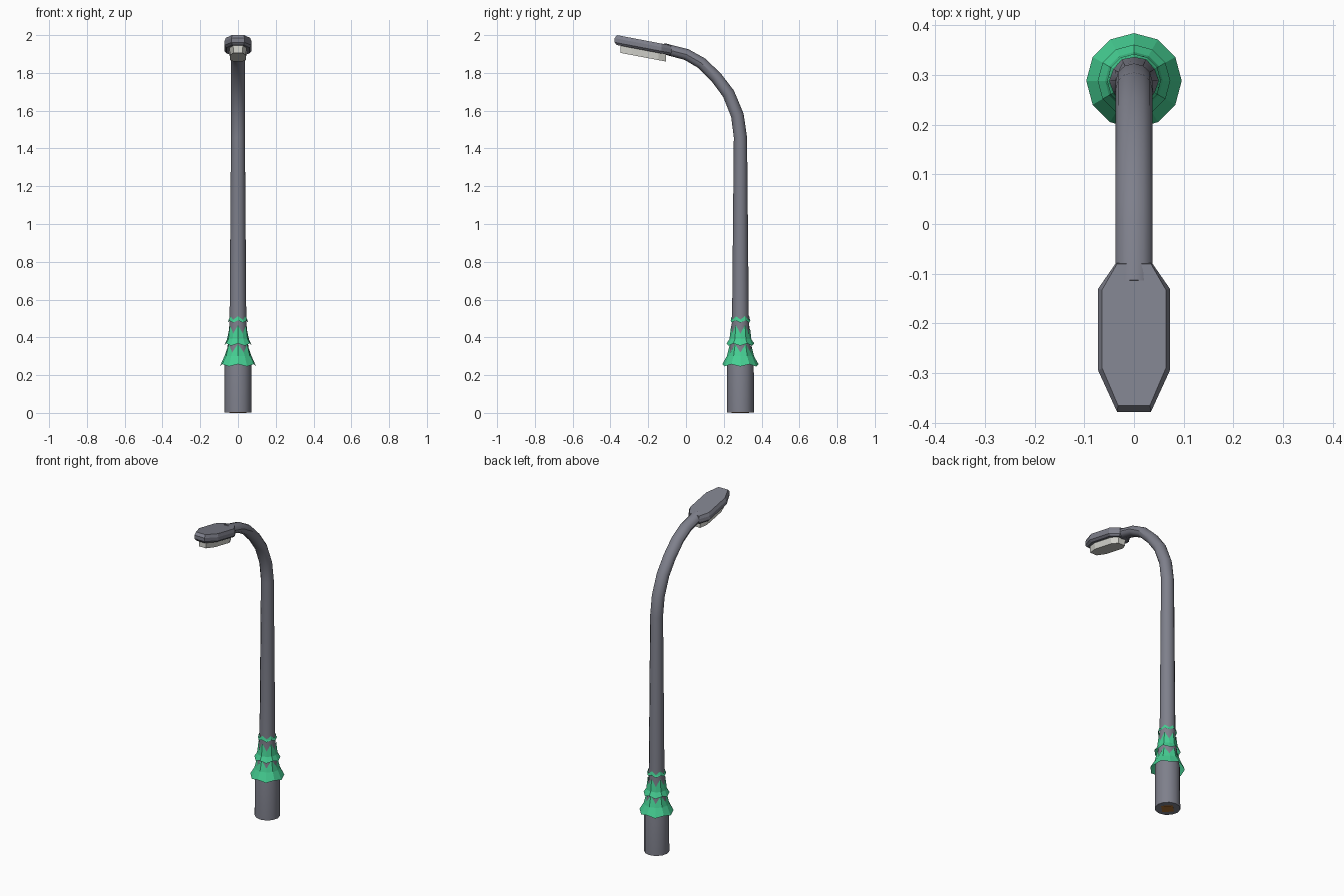
import bpy
import bmesh
from math import sin, cos, pi, atan2
from mathutils import Vector

old = bpy.data.objects.get("Cube")
if old:
    bpy.data.objects.remove(old, do_unlink=True)

POLE_Y = 0.288
SIDES = 12


def material(name, rgb, rough=0.7):
    m = bpy.data.materials.new(name)
    m.use_nodes = True
    m.diffuse_color = (*rgb, 1)
    bsdf = m.node_tree.nodes["Principled BSDF"]
    bsdf.inputs["Base Color"].default_value = (*rgb, 1)
    bsdf.inputs["Roughness"].default_value = rough
    return m


metal = material("grey_metal", (0.21, 0.215, 0.26))
green = material("leaf_green", (0.06, 0.62, 0.29))
glass = material("pale_lamp_glass", (0.68, 0.68, 0.63))
brown = material("trunk_brown", (0.42, 0.16, 0.03))


def loft(name, rings, mat, caps=True, smooth=False):
    """Skin a list of equal-length closed rings."""
    bm = bmesh.new()
    loops = [[bm.verts.new(p) for p in ring] for ring in rings]
    for a, b in zip(loops, loops[1:]):
        for i in range(len(a)):
            j = (i + 1) % len(a)
            bm.faces.new((a[i], a[j], b[j], b[i]))
    if caps:
        bm.faces.new(loops[0][::-1])
        bm.faces.new(loops[-1])
    bmesh.ops.recalc_face_normals(bm, faces=bm.faces)
    mesh = bpy.data.meshes.new(name)
    bm.to_mesh(mesh)
    bm.free()
    mesh.materials.append(mat)
    ob = bpy.data.objects.new(name, mesh)
    bpy.context.collection.objects.link(ob)
    if smooth:
        bpy.ops.object.select_all(action="DESELECT")
        ob.select_set(True)
        bpy.context.view_layer.objects.active = ob
        bpy.ops.object.shade_smooth_by_angle(angle=0.6)
    return ob


def circle(y, z, rx, ry, tilt=0.0, n=SIDES):
    """Ring around a point, tilted about x."""
    ring = []
    for k in range(n):
        a = 2 * pi * k / n
        ring.append((rx * cos(a), y + ry * sin(a) * cos(tilt), z + ry * sin(a) * sin(tilt)))
    return ring


# Pole: thick foot, short taper, long shaft, then the bent arm
shaft = [(0.002, 0.0715), (0.26, 0.0705), (0.34, 0.056), (0.44, 0.047), (0.52, 0.044)]
rings = [circle(POLE_Y, z, r, r) for z, r in shaft]
bend = [(POLE_Y, 1.46), (0.272, 1.575), (0.225, 1.69), (0.161, 1.775),
        (0.082, 1.852), (0.003, 1.897), (-0.12, 1.929)]
for i, (y, z) in enumerate(bend):
    before = Vector(bend[max(i - 1, 0)])
    after = Vector(bend[min(i + 1, len(bend) - 1)])
    d = after - before
    tilt = 0 if i == 0 else atan2(-d.x, d.y)
    rings.append(circle(y, z, 0.037, 0.035 - 0.001 * i, tilt))
loft("pole_and_arm", rings, metal, smooth=True)


# Lamp head: sloped elongated octagon slabs
def outline(half, height):
    """Mirror a half outline of (x, y) and lay it on the sloping plane."""
    pts = half + [(-x, y) for x, y in reversed(half)]
    return [(x, y, 1.878 - 0.19 * y + height) for x, y in pts]


low = [(0.033, -0.085), (0.060, -0.13), (0.060, -0.29), (0.030, -0.368)]
wide = [(0.036, -0.078), (0.072, -0.13), (0.072, -0.295), (0.034, -0.378)]
top = [(0.034, -0.08), (0.064, -0.132), (0.064, -0.29), (0.032, -0.365)]
loft("lamp_head", [outline(low, 0), outline(wide, 0.012),
                   outline(wide, 0.034), outline(top, 0.0525)], metal)

lens_top = [(0.026, -0.105), (0.046, -0.145), (0.046, -0.285), (0.026, -0.348)]
lens_low = [(x * 0.9, y) for x, y in lens_top]
loft("lamp_lens", [outline(lens_low, -0.038), outline(lens_top, 0.004)], glass)


# Leafy collars: flared skirts with zigzag upper and wavy lower edges
def collar(name, bottom, middle, peak, notch):
    rows = [[], [], []]
    for k in range(SIDES):
        a = 2 * pi * k / SIDES - pi / 2
        odd = k % 2
        upper = notch if odd else peak
        wave = (bottom[0] + (-0.006 if odd else 0.006), bottom[1])
        for row, (z, r) in zip(rows, (wave, middle, upper)):
            row.append((r * cos(a), POLE_Y + r * sin(a), z))
    loft(name, rows, green, caps=False)


collar("lower_leaf_collar", (0.252, 0.096), (0.30, 0.072), (0.365, 0.056), (0.32, 0.062))
collar("middle_leaf_collar", (0.362, 0.073), (0.39, 0.058), (0.465, 0.049), (0.42, 0.051))
collar("upper_leaf_collar", (0.484, 0.054), (0.49, 0.051), (0.512, 0.047), (0.494, 0.049))

# Square trunk stub seen in the underside of the foot
loft("trunk_stub", [circle(POLE_Y, 0, 0.046, 0.046, n=4),
                    circle(POLE_Y, 0.25, 0.04, 0.04, n=4)], brown)
